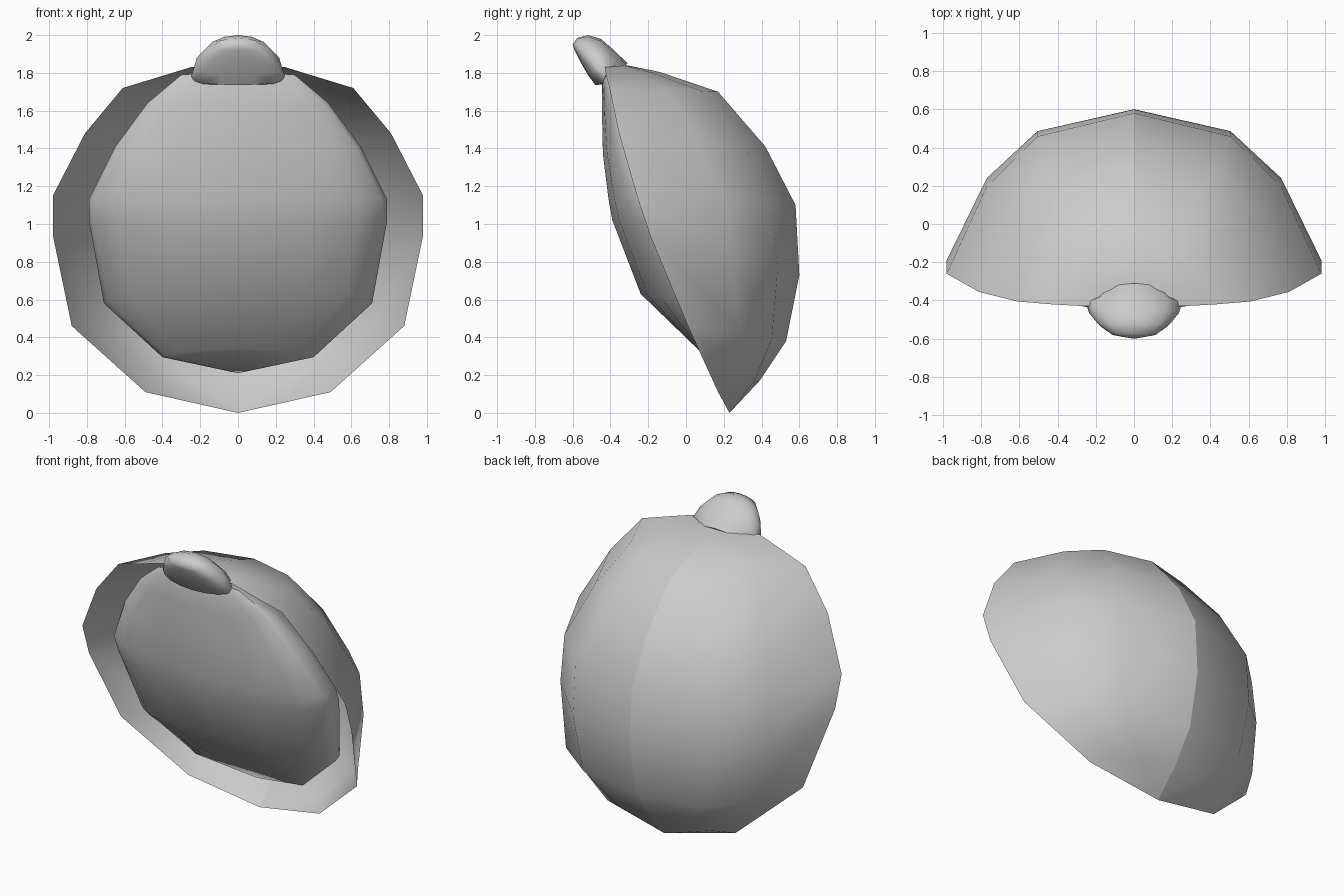
import bpy, bmesh, math

if "Cube" in bpy.data.objects:
    bpy.data.objects.remove(bpy.data.objects["Cube"])


def arc(*degrees):
    return [(math.sin(math.radians(a)), math.cos(math.radians(a))) for a in degrees]


def loft(bm, ring, ridge, section):
    """Half surface: curved rows from the centre ridge (y, z) to the ring (x, y, z)."""
    rows = []
    for (rx, ry, rz), (cy, cz) in zip(ring, ridge):
        rows.append([bm.verts.new((rx * s, ry + (cy - ry) * c, rz + (cz - rz) * c))
                     for s, c in section])
    for r0, r1 in zip(rows, rows[1:]):
        for i in range(len(section) - 1):
            bm.faces.new((r0[i], r0[i + 1], r1[i + 1], r1[i]))


def build(name, ring, ridges, section, crease=False):
    bm = bmesh.new()
    for ridge in ridges:
        loft(bm, ring, ridge, section)
    # mirror the half across x = 0 and weld the seam
    geom = bm.verts[:] + bm.edges[:] + bm.faces[:]
    bmesh.ops.mirror(bm, geom=geom, axis='X', merge_dist=0.0005)
    bmesh.ops.remove_doubles(bm, verts=bm.verts[:], dist=0.0005)
    bmesh.ops.dissolve_degenerate(bm, edges=bm.edges[:], dist=0.0005)
    bmesh.ops.recalc_face_normals(bm, faces=bm.faces[:])
    me = bpy.data.meshes.new(name)
    bm.to_mesh(me)
    bm.free()
    ob = bpy.data.objects.new(name, me)
    bpy.context.collection.objects.link(ob)
    bpy.ops.object.select_all(action='DESELECT')
    bpy.context.view_layer.objects.active = ob
    ob.select_set(True)
    bpy.ops.object.shade_smooth_by_angle(angle=math.radians(50))
    if crease:
        for e in me.edges:
            if all(abs(me.vertices[v].co.x) < 0.001 for v in e.vertices):
                e.use_edge_sharp = True
    return ob


# open back shell, creased along its centre line
build("shell",
      [(0, .23, 0), (.49, .17, .11), (.88, .01, .46), (.98, -.19, .94), (.98, -.26, 1.15),
       (.81, -.355, 1.48), (.61, -.405, 1.72), (.43, -.42, 1.775), (.25, -.43, 1.83), (0, -.43, 1.83)],
      [[(.23, 0), (.39, .17), (.53, .38), (.6, .73), (.58, 1.1),
        (.42, 1.41), (.17, 1.7), (-.14, 1.805), (-.31, 1.84), (-.43, 1.83)]],
      [(0, 1), (.515, .855), (.785, .545), (1, 0)], crease=True)

# rounded belly sitting inside the shell
build("belly",
      [(0, .2, .21), (.4, .12, .295), (.71, .03, .58), (.79, -.12, 1.02), (.79, -.17, 1.13),
       (.65, -.28, 1.41), (.48, -.35, 1.64), (.3, -.42, 1.79), (0, -.43, 1.81)],
      [[(.2, .21), (.06, .34), (-.24, .63), (-.39, 1.02), (-.41, 1.13),
        (-.44, 1.37), (-.445, 1.6), (-.445, 1.75), (-.43, 1.81)],
       [(.2, .21), (.28, .3), (.33, .58), (.3, 1.02), (.27, 1.13),
        (.15, 1.41), (-.05, 1.62), (-.25, 1.77), (-.43, 1.81)]],
      arc(0, 30, 53, 75, 90))

# small tilted head with a flatter underside
build("head",
      [(0, -.6, 1.95), (.12, -.575, 1.94), (.19, -.52, 1.88), (.235, -.465, 1.82),
       (.25, -.42, 1.775), (.2, -.41, 1.735), (0, -.42, 1.745)],
      [[(-.6, 1.95), (-.575, 1.985), (-.52, 2.0), (-.45, 1.98), (-.37, 1.91), (-.31, 1.85), (-.42, 1.745)],
       [(-.6, 1.95), (-.59, 1.92), (-.56, 1.86), (-.52, 1.79), (-.48, 1.735), (-.45, 1.74), (-.42, 1.745)]],
      arc(0, 22, 45, 68, 90))
